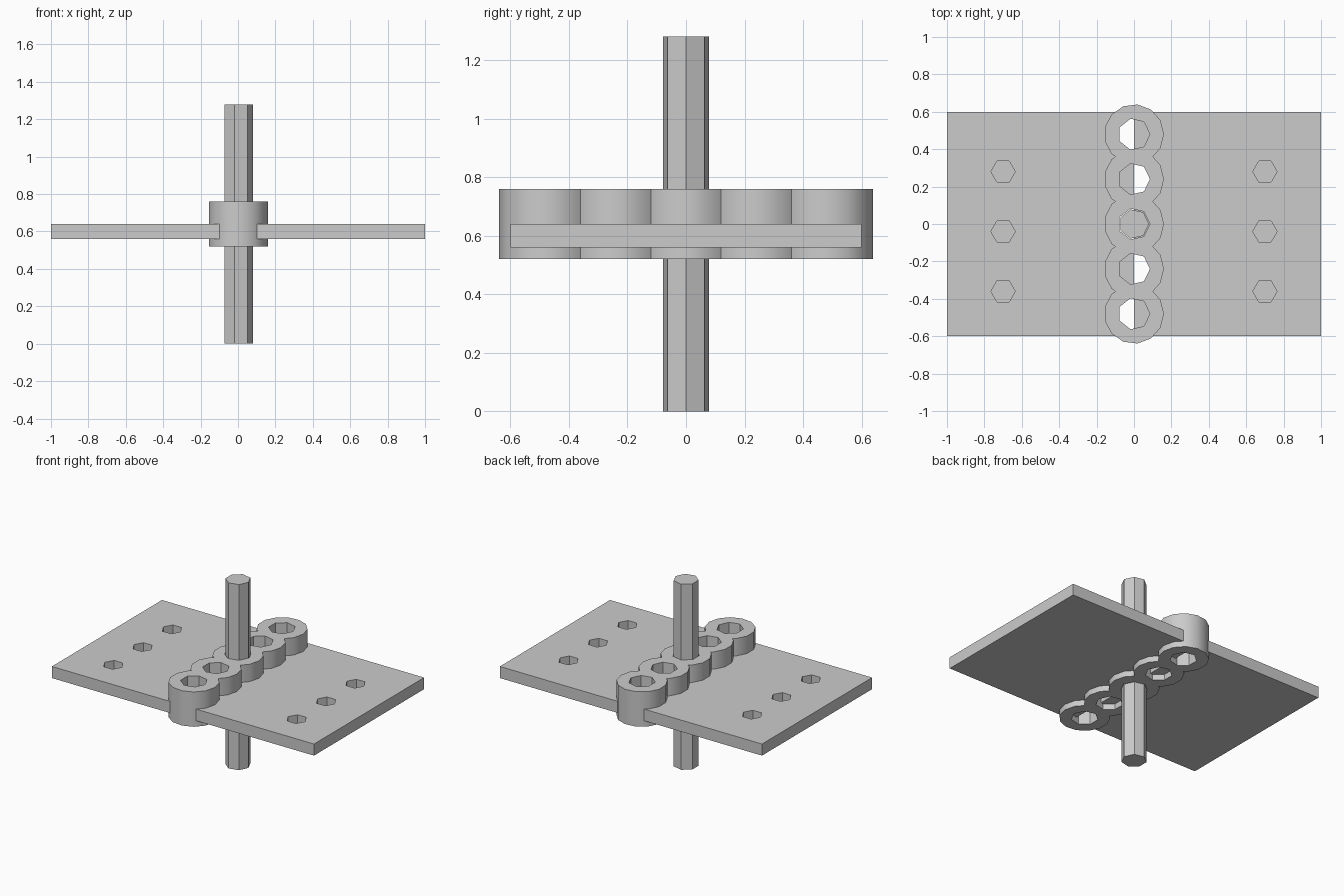
import bpy
import bmesh
import math

if "Cube" in bpy.data.objects:
    bpy.data.objects.remove(bpy.data.objects["Cube"])

steel = bpy.data.materials.new("grey steel")
steel.use_nodes = True
GREY = (0.6, 0.6, 0.6, 1)
steel.diffuse_color = GREY
steel.node_tree.nodes["Principled BSDF"].inputs["Base Color"].default_value = GREY

PITCH = 0.24
KNUCKLES = [i * PITCH for i in (-2, -1, 0, 1, 2)]


def ring(sides, radius, x=0, y=0):
    """Regular polygon with its first corner towards +x."""
    step = math.tau / sides
    return [(x + radius * math.cos(i * step), y + radius * math.sin(i * step))
            for i in range(sides)]


def prism(name, outline, low, high):
    """Upright solid with the given outline."""
    bm = bmesh.new()
    face = bm.faces.new([bm.verts.new((x, y, low)) for x, y in outline])
    top = bmesh.ops.extrude_face_region(bm, geom=[face])["geom"]
    bmesh.ops.translate(bm, vec=(0, 0, high - low),
                        verts=[v for v in top if isinstance(v, bmesh.types.BMVert)])
    bmesh.ops.recalc_face_normals(bm, faces=bm.faces)
    mesh = bpy.data.meshes.new(name)
    bm.to_mesh(mesh)
    bm.free()
    mesh.materials.append(steel)
    obj = bpy.data.objects.new(name, mesh)
    bpy.context.collection.objects.link(obj)
    return obj


def combine(target, tool, operation):
    """Apply a boolean and discard the tool."""
    mod = target.modifiers.new("combine", "BOOLEAN")
    mod.object = tool
    mod.operation = operation
    mod.solver = "EXACT"
    bpy.context.view_layer.objects.active = target
    bpy.ops.object.modifier_apply(modifier=mod.name)
    bpy.data.objects.remove(tool)


# Leaves: each reaches the pin axis only at its own knuckles
def leaf(name, side, own):
    outline = [(side, -0.6), (side, 0.6)]
    for i in (2, 1, 0, -1, -2):
        inner = 0 if i in own else side * 0.1
        outline += [(inner, (i + 0.5) * PITCH), (inner, (i - 0.5) * PITCH)]
    plate = prism(name, outline, 0.56, 0.64)
    for y in (0.28, -0.04, -0.36):
        recess = prism("recess", ring(6, 0.065, side * 0.7, y), 0.575, 0.7)
        combine(plate, recess, "DIFFERENCE")


leaf("left_leaf", 1, (-2, 0, 2))
leaf("right_leaf", -1, (-1, 1))

# Row of merged knuckles, bored for the pin
barrel = prism("knuckle_row", ring(13, 0.16, 0, KNUCKLES[0]), 0.52, 0.76)
for y in KNUCKLES[1:]:
    combine(barrel, prism("knuckle", ring(13, 0.16, 0, y), 0.52, 0.76), "UNION")
for y in KNUCKLES:
    combine(barrel, prism("bore", ring(7, 0.085, 0, y), 0.4, 0.9), "DIFFERENCE")
bpy.ops.object.select_all(action="DESELECT")
barrel.select_set(True)
bpy.context.view_layer.objects.active = barrel
bpy.ops.object.shade_smooth_by_angle(angle=math.radians(30))

# Pin standing through the middle knuckle
prism("hinge_pin", ring(7, 0.08), 0, 1.28)
